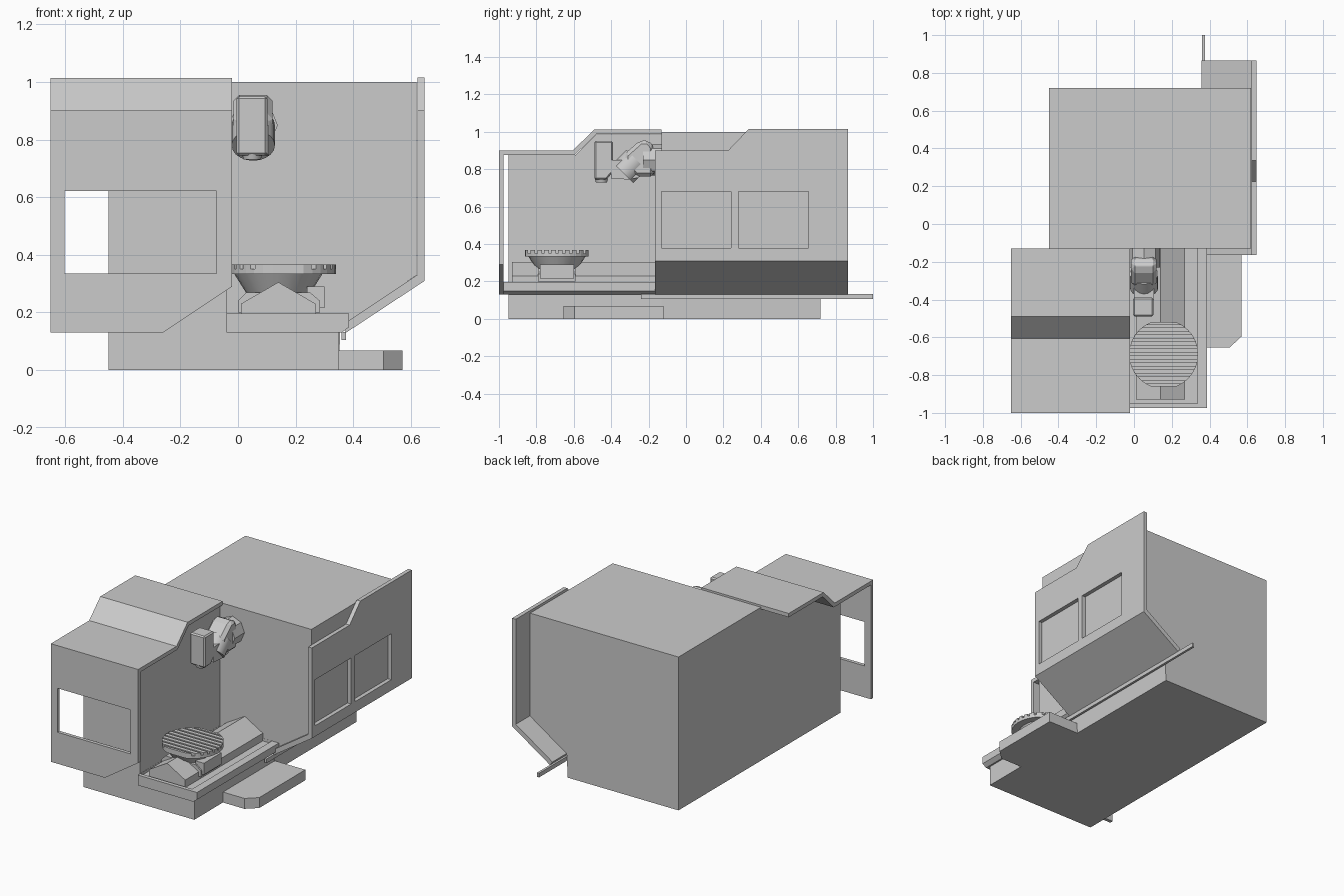
import bpy, bmesh, math
from mathutils import Vector, Matrix

cube = bpy.data.objects.get("Cube")
if cube:
    bpy.data.objects.remove(cube, do_unlink=True)

grey = bpy.data.materials.new("machine_grey")
grey.use_nodes = True
grey.diffuse_color = (0.6, 0.6, 0.6, 1)
grey.node_tree.nodes["Principled BSDF"].inputs["Base Color"].default_value = (0.6, 0.6, 0.6, 1)


def finish(name, bm):
    bmesh.ops.recalc_face_normals(bm, faces=bm.faces[:])
    mesh = bpy.data.meshes.new(name)
    bm.to_mesh(mesh)
    bm.free()
    mesh.materials.append(grey)
    ob = bpy.data.objects.new(name, mesh)
    bpy.context.collection.objects.link(ob)
    return ob


def add_prism(bm, axis, pts, a, b):
    """Extrude a 2D outline along an axis from a to b."""
    def place(p, t):
        return {"x": (t, p[0], p[1]), "y": (p[0], t, p[1]), "z": (p[0], p[1], t)}[axis]
    lo = [bm.verts.new(place(p, a)) for p in pts]
    hi = [bm.verts.new(place(p, b)) for p in pts]
    bm.faces.new(lo)
    bm.faces.new(hi)
    for i in range(len(pts)):
        j = (i + 1) % len(pts)
        bm.faces.new((lo[i], lo[j], hi[j], hi[i]))


def prism(name, axis, pts, a, b):
    bm = bmesh.new()
    add_prism(bm, axis, pts, a, b)
    return finish(name, bm)


def rect(x0, x1, y0, y1):
    return [(x0, y0), (x1, y0), (x1, y1), (x0, y1)]


def box(name, x, y, z):
    return prism(name, "z", rect(*x, *y), *z)


def cut(ob, boxes):
    bm = bmesh.new()
    for x, y, z in boxes:
        add_prism(bm, "z", rect(*x, *y), *z)
    cutter = finish(ob.name + "_cutter", bm)
    cutter.hide_render = True
    cutter.hide_viewport = True
    mod = ob.modifiers.new("cut", "BOOLEAN")
    mod.operation = "DIFFERENCE"
    mod.solver = "EXACT"
    mod.object = cutter


def cone(name, centre, r1, r2, depth, direction=(0, 0, 1), sides=24):
    bm = bmesh.new()
    turn = Vector((0, 0, 1)).rotation_difference(Vector(direction)).to_matrix().to_4x4()
    bmesh.ops.create_cone(bm, cap_ends=True, segments=sides, radius1=r1, radius2=r2,
                          depth=depth, matrix=Matrix.Translation(centre) @ turn)
    ob = finish(name, bm)
    bpy.context.view_layer.objects.active = ob
    ob.select_set(True)
    bpy.ops.object.shade_smooth_by_angle(angle=math.radians(30))
    ob.select_set(False)
    return ob


# Base, rear body and the side block of the work area
box("base", (-0.45, 0.35), (-0.95, 0.71), (0, 0.13))
prism("rear_body", "y", [(-0.45, 0), (0.35, 0), (0.355, 0.145), (0.62, 0.33),
                         (0.62, 1.0), (-0.45, 1.0)], -0.13, 0.72)
prism("side_block", "x", [(-0.95, 0.1), (-0.95, 0.875), (-0.59, 0.875), (-0.48, 0.985),
                          (-0.13, 0.985), (-0.13, 0.1)], -0.45, -0.04)

# Front sliding door: windowed front sheet and stepped roof sheet
front_door = prism("front_door", "y", [(-0.65, 0.13), (-0.26, 0.13), (-0.02, 0.29),
                                       (-0.02, 0.89), (-0.65, 0.89)], -1.0, -0.977)
cut(front_door, [((-0.602, -0.075), (-1.1, -0.96), (0.335, 0.622))])
prism("front_door_roof", "x", [(-1.0, 0.875), (-1.0, 0.9), (-0.605, 0.9), (-0.49, 1.013),
                               (-0.13, 1.013), (-0.13, 0.988), (-0.48, 0.988),
                               (-0.595, 0.875)], -0.65, -0.02)

# Side sliding door with two windows and an inclined lower skirt
side_door = prism("side_door", "x", [(-0.165, 0.325), (0.865, 0.325), (0.865, 1.015),
                                     (0.335, 1.015), (0.225, 0.9), (-0.165, 0.9)], 0.622, 0.648)
cut(side_door, [((0.6, 0.7), (y0, y1), (0.38, 0.68))
                for y0, y1 in ((-0.13, 0.24), (0.28, 0.655))])
prism("side_door_skirt", "y", [(0.648, 0.31), (0.648, 0.326), (0.622, 0.33),
                               (0.358, 0.155), (0.375, 0.13)], -0.165, 0.865)
box("door_rail", (0.36, 0.375), (-0.24, 1.0), (0.105, 0.132))

# Coolant tray with raised rim, and the operator step
tray = prism("tray", "y", [(-0.04, 0.13), (0.36, 0.13), (0.386, 0.15),
                           (0.386, 0.197), (-0.04, 0.197)], -0.975, -0.13)
cut(tray, [((-0.039, 0.335), (-0.95, -0.131), (0.18, 0.3))])
prism("step", "z", [(0.35, -0.655), (0.505, -0.655), (0.57, -0.595),
                    (0.57, -0.12), (0.35, -0.12)], 0, 0.068)

# Ridged bed and the saddle riding on it
prism("bed", "y", [(0.01, 0.17), (0.01, 0.23), (0.14, 0.305), (0.27, 0.23),
                   (0.27, 0.17)], -0.93, -0.13)
prism("saddle", "y", [(0.0, 0.2), (0.0, 0.24), (0.03, 0.27), (0.25, 0.27),
                      (0.285, 0.24), (0.285, 0.2)], -0.79, -0.59)
box("saddle_drive", (0.24, 0.3), (-0.78, -0.6), (0.215, 0.29))

# Rotary table: tapered hub and a slotted, flat-sided disc
cx, cy, radius = 0.157, -0.69, 0.183
cone("table_hub", (0.14, cy, 0.297), 0.105, 0.155, 0.08)
ring = [i * math.tau / 32 for i in range(32)]
outline = [(cx + radius * math.cos(a), cy + max(-0.17, min(0.17, radius * math.sin(a))))
           for a in ring]
table = prism("table_disc", "z", outline, 0.333, 0.367)
cut(table, [((-0.1, 0.4), (cy + k * 0.037 - 0.006, cy + k * 0.037 + 0.006), (0.35, 0.4))
            for k in range(-4, 5)])

# Swivel head: octagonal ram, angled joint and spindle housing
cone("ram", (0.053, -0.18, 0.85), 0.085, 0.085, 0.1, (0, 1, 0), 8)
head = prism("head_body", "x", [(-0.17, 0.76), (-0.17, 0.92), (-0.2, 0.955), (-0.245, 0.955),
                                (-0.33, 0.88), (-0.33, 0.82), (-0.27, 0.76)], -0.015, 0.12)
bevel = head.modifiers.new("bevel", "BEVEL")
bevel.width = 0.02
bevel.segments = 1
cone("swivel_joint", (0.053, -0.3, 0.815), 0.075, 0.075, 0.1, (0, -1, -1), 20)
prism("head_arm", "x", [(-0.4, 0.75), (-0.4, 0.85), (-0.33, 0.85), (-0.25, 0.79),
                        (-0.25, 0.755), (-0.31, 0.745)], 0.0, 0.105)
spindle = prism("spindle_housing", "x", [(-0.49, 0.745), (-0.49, 0.95), (-0.39, 0.95),
                                         (-0.39, 0.785), (-0.425, 0.745)], -0.005, 0.102)
edge = spindle.modifiers.new("bevel", "BEVEL")
edge.width = 0.008
edge.segments = 1
cone("spindle_nose", (0.049, -0.452, 0.74), 0.03, 0.035, 0.02)
